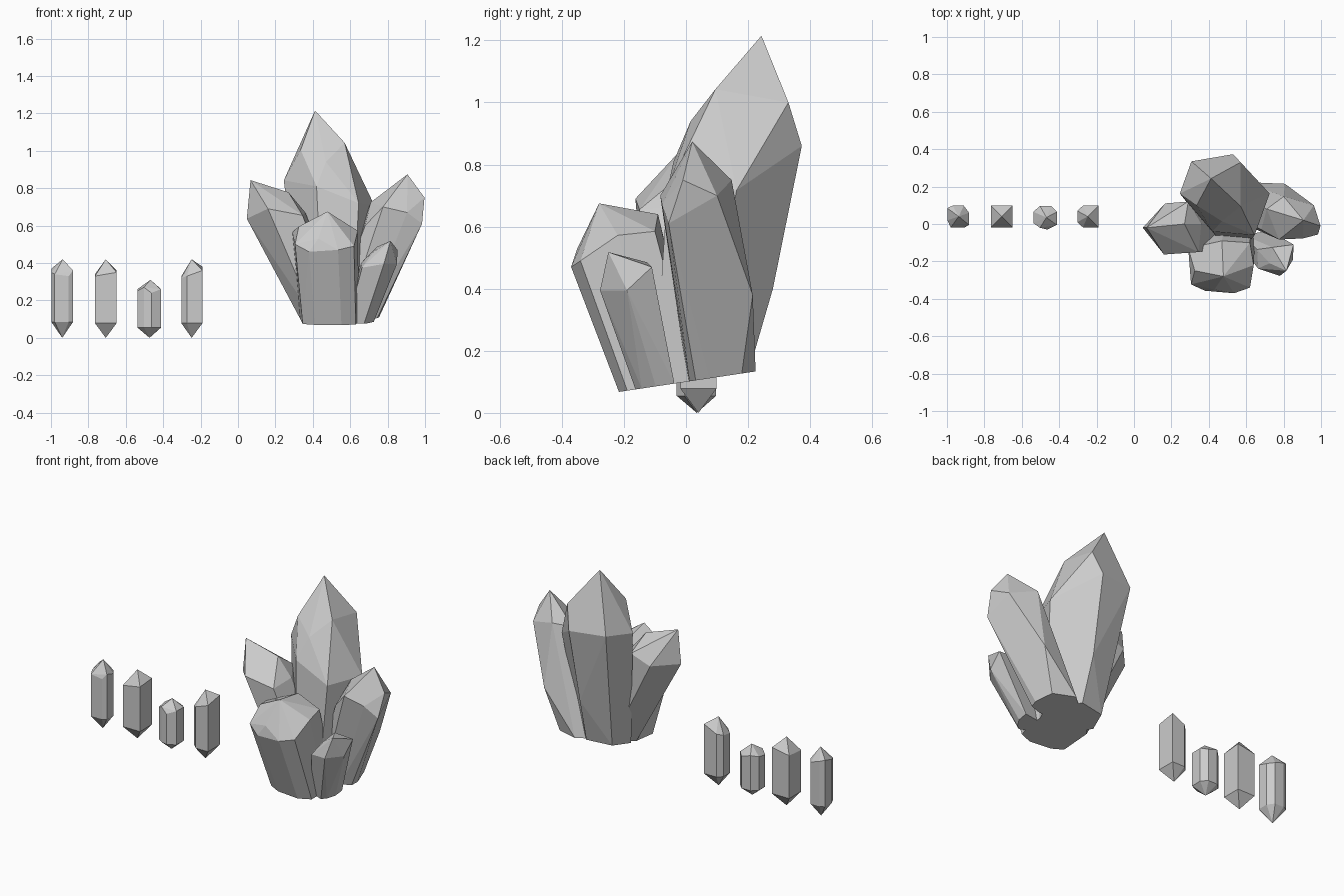
import bpy, bmesh
from math import radians

if "Cube" in bpy.data.objects:
    bpy.data.objects.remove(bpy.data.objects["Cube"])


def hull_object(name, points):
    """Flat-faced crystal as the convex hull of its corner points."""
    bm = bmesh.new()
    verts = [bm.verts.new(p) for p in points]
    bmesh.ops.convex_hull(bm, input=verts)
    loose = [v for v in bm.verts if not v.link_faces]
    bmesh.ops.delete(bm, geom=loose, context='VERTS')
    bmesh.ops.dissolve_limit(bm, angle_limit=radians(4), verts=bm.verts[:], edges=bm.edges[:])
    bmesh.ops.recalc_face_normals(bm, faces=bm.faces[:])
    me = bpy.data.meshes.new(name)
    bm.to_mesh(me)
    bm.free()
    ob = bpy.data.objects.new(name, me)
    bpy.context.collection.objects.link(ob)
    return ob


def leaning_crystal(name, crown, foot, taper, body=()):
    """Crown corners, plus the same plan shrunk onto a sloping foot."""
    xs, ys = [p[0] for p in crown], [p[1] for p in crown]
    cx, cy = (min(xs) + max(xs)) / 2, (min(ys) + max(ys)) / 2
    base = []
    for x, y, _ in crown:
        bx = foot[0] + taper[0] * (x - cx)
        by = foot[1] + taper[1] * (y - cy)
        base.append((bx, by, 0.1 + 0.15 * by))
    return hull_object(name, list(crown) + list(body) + base)


def upright_crystal(name, x, y, plan, low, tip, bottom_scale=1.0):
    """Double-ended prism: plan holds (dx, dy, shoulder height)."""
    pts = [(x, y, 0), (x + tip[0], y + tip[1], tip[2])]
    for dx, dy, h in plan:
        pts += [(x + dx * bottom_scale, y + dy * bottom_scale, low), (x + dx, y + dy, h)]
    return hull_object(name, pts)


# Row of small standing crystals
w = 0.058
upright_crystal("small_crystal_bevelled", -0.94, 0.04,
                [(-.04, -w, .34), (.035, -w, .33), (w, -.045, .36), (w, .02, .34),
                 (.03, w, .34), (-.03, w, .36), (-w, .045, .37), (-w, -.02, .35)],
                0.085, (.003, 0, .42))
upright_crystal("small_crystal_square", -0.707, 0.04,
                [(-w, -w, .33), (w, -w, .35), (w, w, .36), (-w, w, .34)],
                0.078, (0, 0, .42))
upright_crystal("small_crystal_short", -0.473, 0.035,
                [(-.065, -.03, .25), (-.03, -.055, .27), (.01, -.065, .24), (.06, -.04, .26),
                 (.062, .03, .26), (.03, .062, .25), (-.03, .062, .27), (-.065, .03, .26)],
                0.055, (.005, 0, .31))
upright_crystal("small_crystal_chamfered", -0.248, 0.04,
                [(-.055, -.03, .32), (-.025, -w, .33), (w, -w, .36), (w, w, .38),
                 (-.025, w, .34), (-.055, .03, .33)],
                0.078, (0, 0, .42))

# Cluster of large leaning crystals
leaning_crystal("tall_back_crystal",
                [(.412, .243, 1.215), (.57, .095, 1.043), (.57, .33, 1.0), (.725, .163, .717),
                 (.53, .373, .86), (.307, .335, .87), (.335, .10, 1.005), (.245, .163, .842),
                 (.47, .015, .94), (.42, -.04, .81), (.645, -.06, .72)],
                (.50, .05), (.7, .7), [(.52, .28, .40)])
leaning_crystal("right_crystal",
                [(.906, .02, .874), (.997, -.01, .75), (.984, -.056, .61), (.904, -.077, .67),
                 (.775, -.083, .70), (.962, .10, .70), (.80, .147, .75),
                 (.71, .08, .725), (.68, -.03, .60)],
                (.625, .115), (.82, .95), [(.807, .215, .38)])
leaning_crystal("left_crystal",
                [(.067, -.02, .843), (.047, -.02, .637), (.16, -.163, .69), (.345, -.15, .655),
                 (.27, 0, .778), (.166, .11, .64), (.29, .12, .69), (.36, 0, .67)],
                (.455, .0), (.78, .8))
leaning_crystal("front_crystal",
                [(.478, -.28, .675), (.305, -.323, .50), (.38, -.357, .46), (.43, -.35, .53),
                 (.535, -.37, .47), (.62, -.34, .49), (.64, -.22, .572), (.62, -.10, .585),
                 (.47, -.09, .64), (.29, -.13, .565), (.325, -.25, .595)],
                (.49, -.09), (.9, .9))
leaning_crystal("small_front_right_crystal",
                [(.815, -.25, .518), (.853, -.11, .47), (.85, -.19, .395), (.78, -.277, .395),
                 (.663, -.238, .375), (.658, -.136, .40), (.74, -.125, .485), (.725, -.21, .46)],
                (.655, -.10), (.75, .75))
